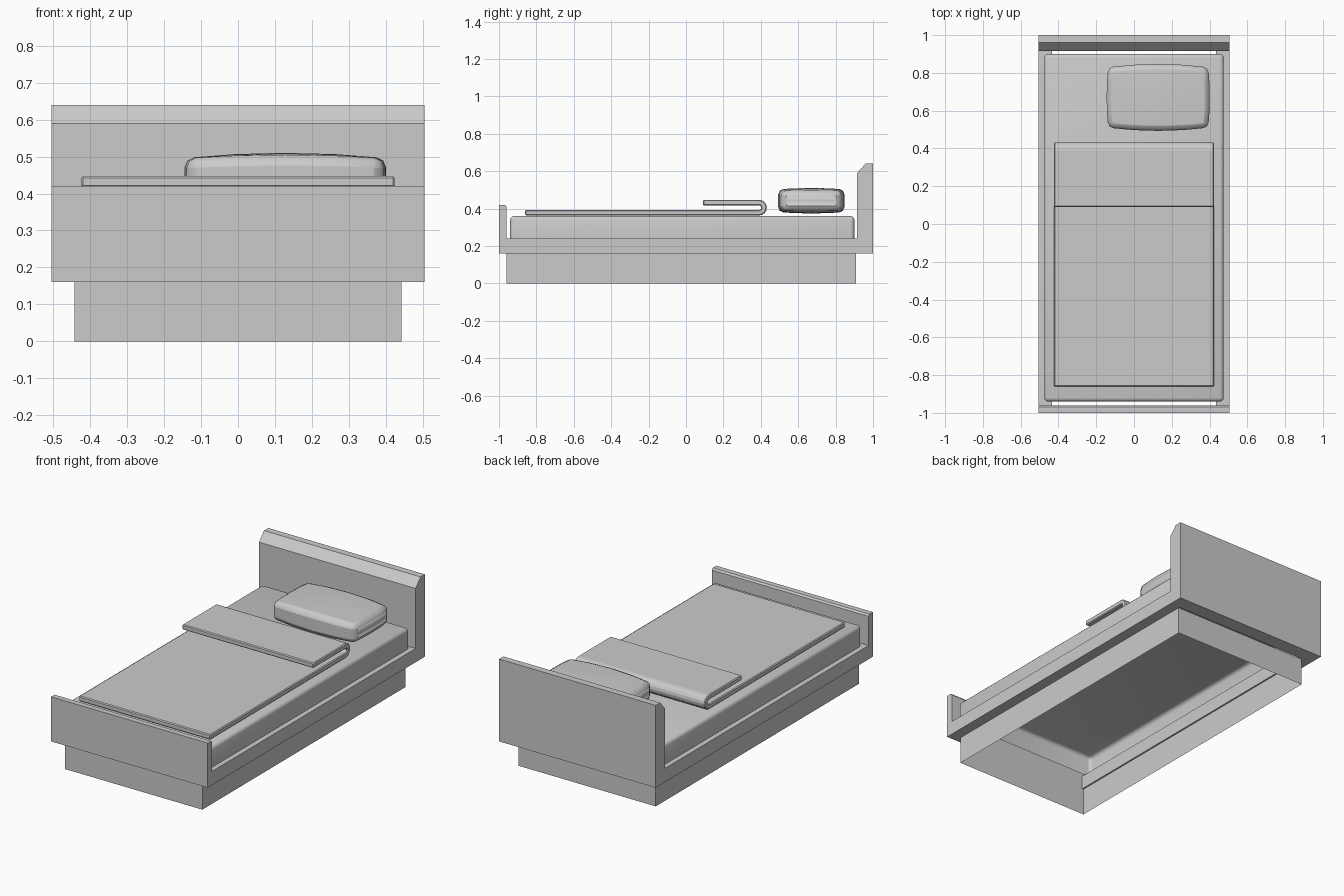
import bpy, bmesh, math
from mathutils import Vector

if "Cube" in bpy.data.objects:
    bpy.data.objects.remove(bpy.data.objects["Cube"], do_unlink=True)

GREY = (0.6, 0.6, 0.6, 1)
mat = bpy.data.materials.new("plain grey")
mat.use_nodes = True
mat.diffuse_color = GREY
mat.node_tree.nodes["Principled BSDF"].inputs["Base Color"].default_value = GREY


def finish(name, bm, smooth=None):
    bmesh.ops.recalc_face_normals(bm, faces=bm.faces)
    mesh = bpy.data.meshes.new(name)
    bm.to_mesh(mesh)
    bm.free()
    mesh.materials.append(mat)
    obj = bpy.data.objects.new(name, mesh)
    bpy.context.collection.objects.link(obj)
    if smooth:
        bpy.ops.object.select_all(action="DESELECT")
        obj.select_set(True)
        bpy.context.view_layer.objects.active = obj
        bpy.ops.object.shade_smooth_by_angle(angle=math.radians(smooth))
    return obj


def extruded(name, profile, x0, x1, bevel=0):
    """Sweep a side profile of (y, z) points from x0 to x1."""
    bm = bmesh.new()
    face = bm.faces.new([bm.verts.new((x0, y, z)) for y, z in profile])
    grown = bmesh.ops.extrude_face_region(bm, geom=[face])["geom"]
    bmesh.ops.translate(bm, vec=(x1 - x0, 0, 0),
                        verts=[v for v in grown if isinstance(v, bmesh.types.BMVert)])
    if bevel:
        rims = [e for e in bm.edges if abs(e.verts[0].co.x - e.verts[1].co.x) < 1e-5]
        bmesh.ops.bevel(bm, geom=rims, offset=bevel, segments=1, affect="EDGES")
    return finish(name, bm)


def box(x, y0, y1, z0, z1):
    bm = bmesh.new()
    bmesh.ops.create_cube(bm, size=1)
    for v in bm.verts:
        v.co = Vector((v.co.x * 2 * x, y0 + (v.co.y + 0.5) * (y1 - y0),
                       z0 + (v.co.z + 0.5) * (z1 - z0)))
    return bm


def drop_faces(bm, rule):
    bmesh.ops.delete(bm, geom=[f for f in bm.faces if rule(f)], context="FACES_ONLY")


# Plinth: four thin walls, open above and below
bm = box(0.442, -0.96, 0.91, 0, 0.16)
drop_faces(bm, lambda f: abs(f.normal.z) > 0.5)
finish("plinth", bm)

# Bed frame: head and foot boards joined by side rails
HALF = 0.505
extruded("headboard", [(0.915, 0.16), (1, 0.16), (1, 0.64), (0.96, 0.64), (0.915, 0.59)], -HALF, HALF)
extruded("footboard", [(-1, 0.16), (-0.96, 0.16), (-0.96, 0.41), (-0.968, 0.42), (-1, 0.42)], -HALF, HALF)
rail = [(-0.96, 0.16), (0.915, 0.16), (0.915, 0.24), (-0.96, 0.24)]
extruded("left_rail", rail, 0.433, HALF)
extruded("right_rail", rail, -HALF, -0.433)

# Mattress: a shell with rounded top edges, open underneath
bm = box(0.475, -0.94, 0.9, 0.24, 0.36)
drop_faces(bm, lambda f: f.normal.z < -0.5)
bmesh.ops.bevel(bm, geom=[e for e in bm.edges if not e.is_boundary],
                offset=0.02, segments=3, profile=0.5, affect="EDGES")
finish("mattress", bm, 40)

# Blanket: one sheet folded back on itself near the pillow
def fold(radius, steps=8):
    return [(0.39 + radius * math.cos(a), 0.405 + radius * math.sin(a))
            for a in (math.pi * (i / steps - 0.5) for i in range(steps + 1))]

outer, inner = fold(0.042), fold(0.012)
lower_end = [(-0.86, 0.388), (-0.86, 0.368), (-0.855, 0.363)]
upper_end = [(0.095, 0.447), (0.09, 0.442), (0.09, 0.422), (0.095, 0.417)]
extruded("blanket", lower_end + outer + upper_end + inner[::-1] + [(-0.855, 0.393)],
         -0.424, 0.424, 0.005)

# Pillow: a box bulging at its middle, with softened edges
bm = bmesh.new()
bmesh.ops.create_cube(bm, size=2)
bmesh.ops.subdivide_edges(bm, edges=bm.edges[:], cuts=3, use_grid_fill=True)
for v in bm.verts:
    u, w, h = v.co
    crown = (1 - u * u) * (1 - 0.5 * w * w)
    v.co = Vector((0.128 + u * (0.265 + 0.008 * (1 - w * w)),
                   0.67 + w * (0.16 + 0.017 * (1 - u * u)),
                   0.442 + h * (0.054 + 0.014 * crown)))
pillow = finish("pillow", bm, 30)
soft = pillow.modifiers.new("soft_edges", "BEVEL")
soft.width = 0.036
soft.segments = 2
soft.limit_method = "ANGLE"
soft.angle_limit = math.radians(50)
